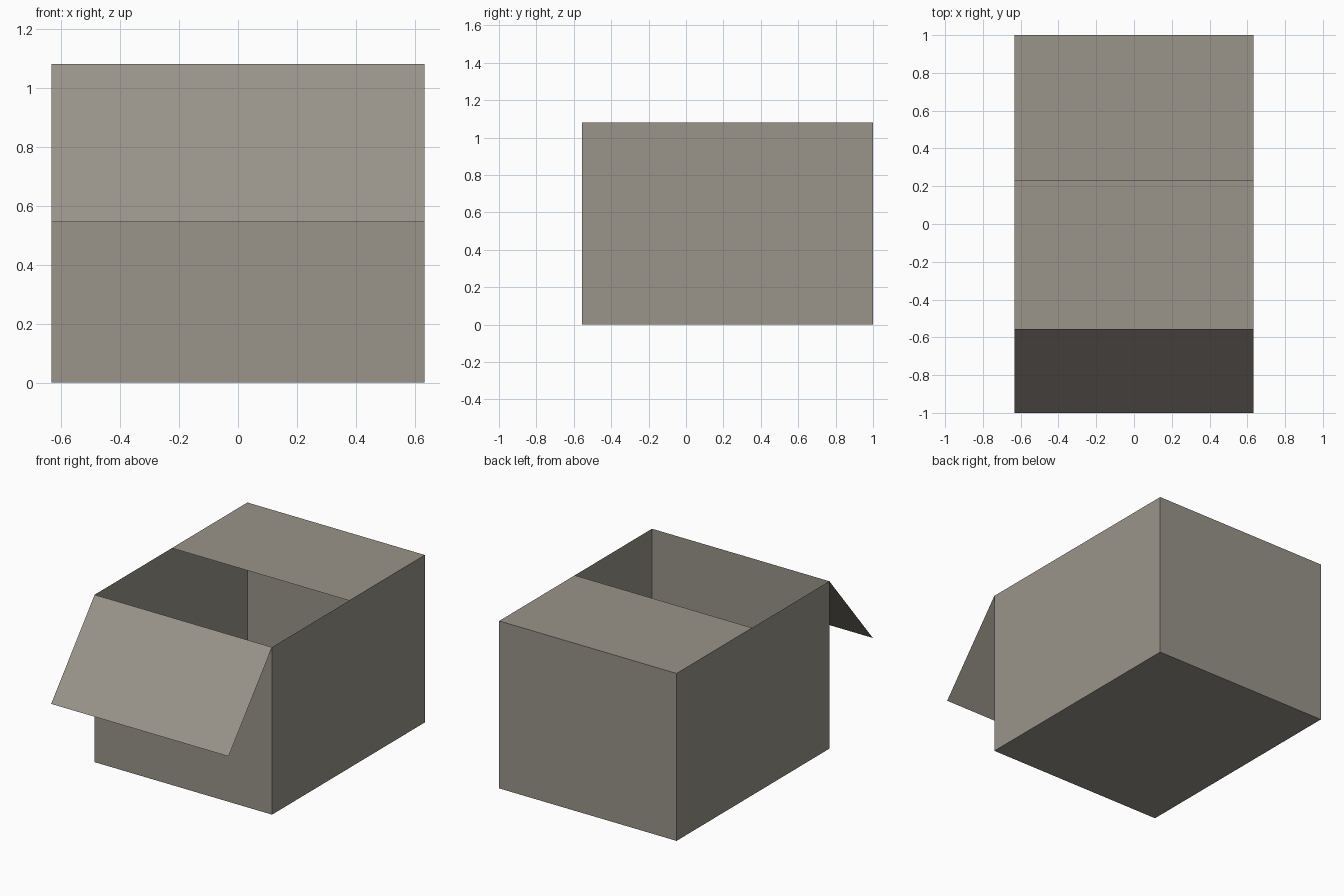
import bpy

cube = bpy.data.objects.get("Cube")
if cube:
    bpy.data.objects.remove(cube, do_unlink=True)

# Main dimensions of the open carton
HALF_W, FRONT, BACK, TOP = 0.633, -0.557, 1.0, 1.08
FLAP_Y, FLAP_Z = -1.0, 0.545   # free edge of the folded-out front flap
LID_Y = 0.23                   # free edge of the closed back flap

card = bpy.data.materials.new("cardboard grey brown")
card.use_nodes = True
colour = (0.32, 0.295, 0.255, 1)
card.diffuse_color = colour
card.node_tree.nodes["Principled BSDF"].inputs["Base Color"].default_value = colour


def sheet(name, corners):
    """One flat cardboard panel."""
    mesh = bpy.data.meshes.new(name)
    mesh.from_pydata(corners, [], [range(len(corners))])
    mesh.materials.append(card)
    obj = bpy.data.objects.new(name, mesh)
    bpy.context.collection.objects.link(obj)


def cross_panel(name, start, end):
    """Panel spanning the full width between two (y, z) edges."""
    (y0, z0), (y1, z1) = start, end
    sheet(name, [(-HALF_W, y0, z0), (HALF_W, y0, z0),
                 (HALF_W, y1, z1), (-HALF_W, y1, z1)])


# Floor, end walls and flaps, wound so that they face outwards
cross_panel("floor", (BACK, 0), (FRONT, 0))
cross_panel("front_wall", (FRONT, 0), (FRONT, TOP))
cross_panel("back_wall", (BACK, TOP), (BACK, 0))
cross_panel("back_flap", (LID_Y, TOP), (BACK, TOP))
cross_panel("front_flap", (FLAP_Y, FLAP_Z), (FRONT, TOP))

# Side walls
for name, side in (("left_wall", 1), ("right_wall", -1)):
    x = side * HALF_W
    corners = [(x, FRONT, 0), (x, BACK, 0), (x, BACK, TOP), (x, FRONT, TOP)]
    sheet(name, corners[::side])
